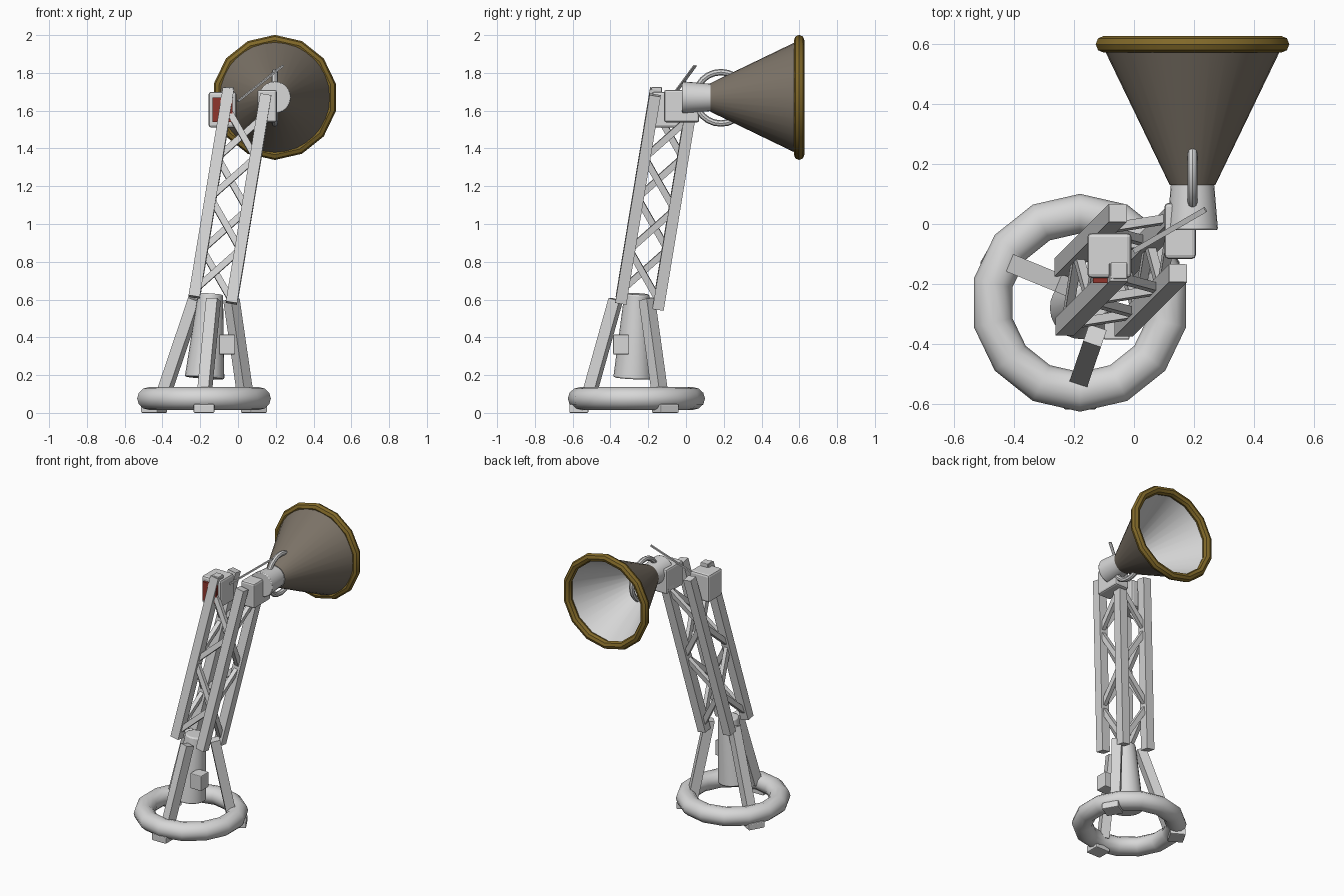
import bpy, math
from mathutils import Vector, Matrix

if "Cube" in bpy.data.objects:
    bpy.data.objects.remove(bpy.data.objects["Cube"])


def material(name, rgb):
    m = bpy.data.materials.new(name)
    m.diffuse_color = (*rgb, 1)
    m.use_nodes = True
    m.node_tree.nodes["Principled BSDF"].inputs["Base Color"].default_value = m.diffuse_color
    return m


GREY = material("pale_grey", (0.68, 0.68, 0.68))
BROWN = material("warm_brown_grey", (0.20, 0.17, 0.135))
GOLD = material("dark_gold", (0.22, 0.14, 0.022))
RED = material("brick_red", (0.28, 0.035, 0.025))


def finish(name, mat, smooth=False, bevel=0):
    ob = bpy.context.object
    ob.name = name
    ob.data.materials.append(mat)
    if smooth:
        bpy.ops.object.shade_smooth_by_angle(angle=math.radians(40))
    if bevel:
        b = ob.modifiers.new("soft_edges", "BEVEL")
        b.width, b.segments = bevel, 2
        b.limit_method = "ANGLE"
    return ob


def box(name, centre, size, mat=GREY, bevel=0, turn=0):
    bpy.ops.mesh.primitive_cube_add(size=1, location=centre, rotation=(0, 0, turn))
    bpy.context.object.scale = size
    bpy.ops.object.transform_apply(location=False, rotation=False, scale=True)
    return finish(name, mat, bevel=bevel)


def beam(name, a, b, width, depth, frame=Matrix()):
    """Rectangular bar between two points, optionally inside a tilted frame."""
    a, b = Vector(a), Vector(b)
    ob = box(name, (0, 0, 0), (width, depth, (b - a).length))
    turn = (b - a).to_track_quat("Z", "Y").to_matrix().to_4x4()
    ob.matrix_world = frame @ Matrix.Translation((a + b) / 2) @ turn
    return ob


def frustum(name, a, b, r1, r2, mat, sides=32, caps=True, bevel=0):
    a, b = Vector(a), Vector(b)
    bpy.ops.mesh.primitive_cone_add(
        vertices=sides, radius1=r1, radius2=r2, depth=(b - a).length,
        end_fill_type="NGON" if caps else "NOTHING", location=(a + b) / 2,
        rotation=(b - a).to_track_quat("Z", "Y").to_euler())
    return finish(name, mat, True, bevel)


def ring(name, centre, major, minor, mat, rot=(0, 0, 0), sides=14, minor_sides=12):
    bpy.ops.mesh.primitive_torus_add(
        location=centre, rotation=rot, major_radius=major, minor_radius=minor,
        major_segments=sides, minor_segments=minor_sides)
    return finish(name, mat, True)


# Base ring with three feet and three splayed legs
BASE = Vector((-0.18, -0.2625, 0))
ob = ring("base_ring", BASE + Vector((0, 0, 0.076)), 0.297, 0.066, GREY,
          (0, 0, math.pi / 2))
ob.scale.z = 0.92
for i, deg in enumerate((-90, 30, 150)):
    ang = math.radians(deg)
    out = Vector((math.cos(ang), math.sin(ang), 0))
    box(f"foot_{i}", BASE + out * 0.305 + Vector((0, 0, 0.023)),
        (0.10, 0.11, 0.046), bevel=0.006, turn=ang)
    beam(f"base_leg_{i}", BASE + out * 0.255 + Vector((0, 0, 0.08)),
         Vector((-0.13, -0.262, 0.60)) + out * 0.11, 0.062, 0.062)

# Central canister and its side box
frustum("canister", (-0.177, -0.28, 0.185), (-0.145, -0.26, 0.63),
        0.105, 0.066, GREY, 24, bevel=0.008)
box("canister_box", (-0.058, -0.343, 0.362), (0.085, 0.085, 0.105), bevel=0.005)

# Leaning lattice tower: four posts with zigzag braces on each side
axis = Vector((0.165, 0.165, 1))
tilt = Vector((0, 0, 1)).rotation_difference(axis).to_matrix().to_4x4()
TOWER = Matrix.Translation((-0.135, -0.245, 0.582)) @ tilt
HALF, LENGTH = 0.1, 1.13
for sx in (-1, 1):
    for sy in (-1, 1):
        x, y = sx * HALF, sy * HALF
        beam(f"tower_post_{sx}_{sy}", (x, y, 0), (x, y, LENGTH), 0.06, 0.06, TOWER)
STEP = 0.25
for side in (-1, 1):
    for k in range(4):
        lo, hi = 0.04 + k * STEP, 0.04 + (k + 1) * STEP
        s = side * (-1) ** k * HALF
        f = side * HALF
        beam(f"brace_y_{side}_{k}", (s, f, lo), (-s, f, hi), 0.028, 0.034, TOWER)
        beam(f"brace_x_{side}_{k}", (f, s, lo), (f, -s, hi), 0.028, 0.034, TOWER)

# Head boxes, red panel and top cap
box("left_head_box", (-0.082, -0.105, 1.605), (0.147, 0.15, 0.19), bevel=0.014)
box("red_panel", (-0.082, -0.186, 1.605), (0.108, 0.02, 0.13), RED)
box("top_cap", (-0.05, -0.155, 1.71), (0.055, 0.055, 0.03), bevel=0.004)
box("right_head_box", (0.154, -0.023, 1.624), (0.104, 0.186, 0.172), bevel=0.012)
beam("pointer_rod", (0.0, -0.09, 1.65), (0.238, 0.048, 1.838), 0.018, 0.008)

# Horn: neck, outer and inner cone, rim and handle
X, Z = 0.195, 1.67
frustum("horn_neck", (X, -0.02, Z), (X, 0.135, Z), 0.085, 0.072, GREY, 24, bevel=0.006)
frustum("horn_outside", (X, 0.13, Z), (X, 0.60, Z), 0.076, 0.303, BROWN, 32, False)
frustum("horn_inside", (X, 0.14, Z), (X, 0.602, Z), 0.070, 0.294, GREY, 32, False)
frustum("horn_throat", (X, 0.137, Z), (X, 0.142, Z), 0.072, 0.072, GREY, 32)
ring("horn_rim", (X, 0.599, Z), 0.303, 0.028, GOLD, (math.pi / 2, math.pi / 2, 0),
     minor_sides=8)
ring("handle_ring", (X, 0.185, Z - 0.002), 0.136, 0.017, GREY, (0, math.pi / 2, 0),
     sides=24, minor_sides=8)
